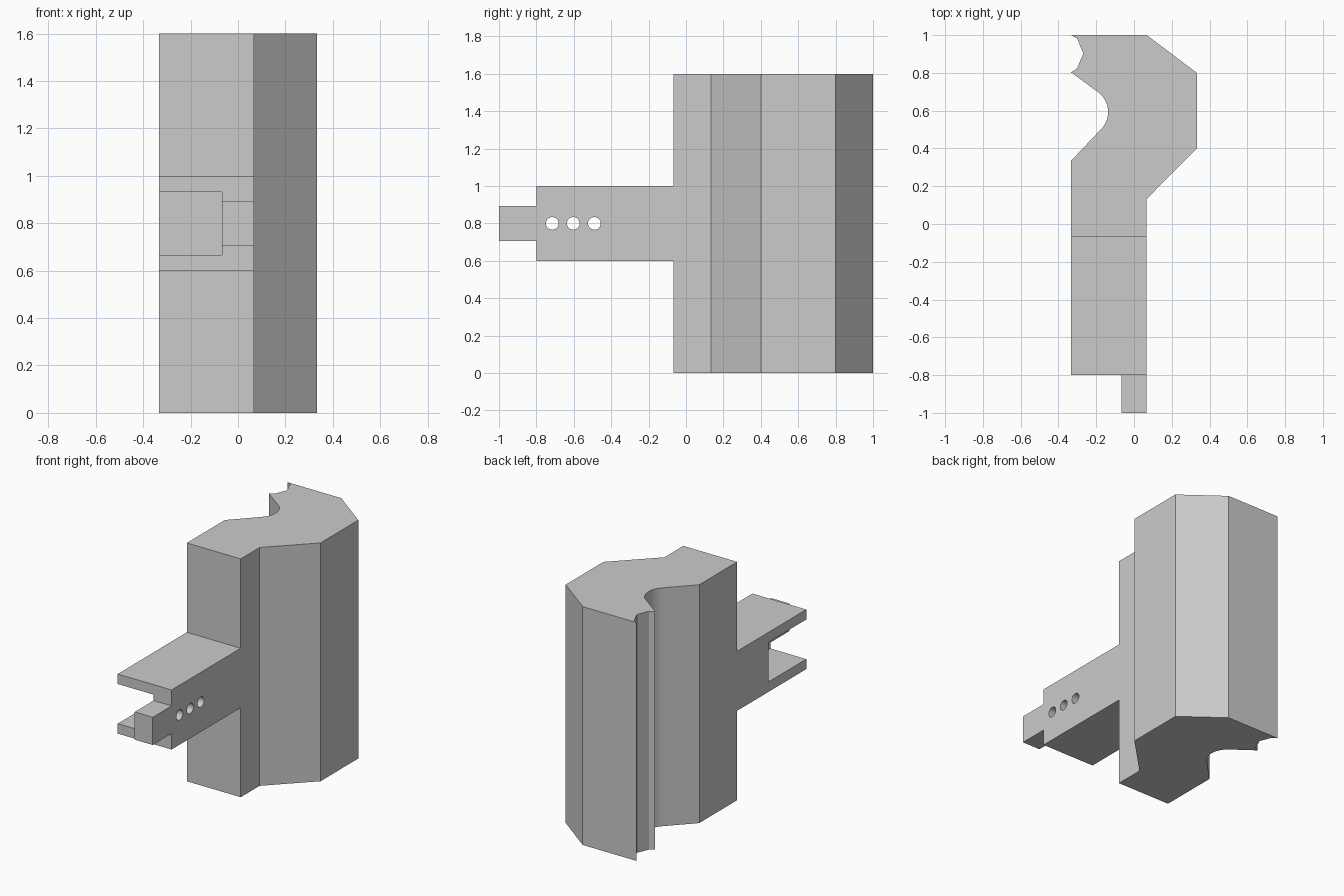
import bpy, bmesh
from math import cos, sin, pi, radians

cube = bpy.data.objects.get("Cube")
if cube:
    bpy.data.objects.remove(cube, do_unlink=True)

grey = bpy.data.materials.new("light_grey")
grey.use_nodes = True
colour = (0.6, 0.6, 0.6, 1)
grey.diffuse_color = colour
grey.node_tree.nodes["Principled BSDF"].inputs["Base Color"].default_value = colour


def prism(name, outline, vector):
    """Extrude a closed flat outline along a vector."""
    bm = bmesh.new()
    face = bm.faces.new([bm.verts.new(p) for p in outline])
    ext = bmesh.ops.extrude_face_region(bm, geom=[face])
    moved = [v for v in ext["geom"] if isinstance(v, bmesh.types.BMVert)]
    bmesh.ops.translate(bm, verts=moved, vec=vector)
    bmesh.ops.recalc_face_normals(bm, faces=bm.faces)
    mesh = bpy.data.meshes.new(name)
    bm.to_mesh(mesh)
    bm.free()
    mesh.materials.append(grey)
    obj = bpy.data.objects.new(name, mesh)
    bpy.context.collection.objects.link(obj)
    return obj


def box(name, x0, x1, y0, y1, z0, z1):
    return prism(name, [(x0, y0, z0), (x1, y0, z0), (x1, y1, z0), (x0, y1, z0)],
                 (0, 0, z1 - z0))


def combine(target, other, operation):
    """Apply a boolean and remove the second part."""
    mod = target.modifiers.new(operation, 'BOOLEAN')
    mod.operation = operation
    mod.solver = 'EXACT'
    mod.object = other
    bpy.context.view_layer.objects.active = target
    bpy.ops.object.modifier_apply(modifier=mod.name)
    bpy.data.objects.remove(other, do_unlink=True)


LEFT, WALL, FRONT = -0.333, 0.067, -0.067

# Tall body: angled outline with a rounded groove and a small faceted notch
outline = [(LEFT, FRONT), (WALL, FRONT), (WALL, 0.133), (0.333, 0.4),
           (0.333, 0.8), (WALL, 1), (LEFT, 1),
           (-0.302, 0.983), (-0.268, 0.903), (-0.302, 0.823), (LEFT, 0.803)]
for i in range(17):
    a = radians(55 - 100 * i / 16)
    outline.append((-0.267 + 0.13 * cos(a), 0.593 + 0.13 * sin(a)))
outline.append((LEFT, 0.335))
bracket = prism("clip_bracket", [(x, y, 0) for x, y in outline], (0, 0, 1.6))

# Arm with a slot open to the front and side
arm = box("arm", LEFT, WALL, -0.8, 0, 0.6, 1)
combine(arm, box("slot", -0.5, -0.067, -0.9, -0.4, 0.667, 0.933), 'DIFFERENCE')

# Row of pin holes through the arm wall
for y in (-0.715, -0.603, -0.49):
    ring = [(-0.2, y + 0.034 * cos(2 * pi * i / 24), 0.8 + 0.034 * sin(2 * pi * i / 24))
            for i in range(24)]
    combine(arm, prism("pin_hole", ring, (0.4, 0, 0)), 'DIFFERENCE')

# Tongue on the arm's end
tongue = box("tongue", -0.067, WALL, -1, -0.7667, 0.707, 0.893)
combine(arm, tongue, 'UNION')
combine(bracket, arm, 'UNION')

# Soft shading on the groove and holes only
bpy.ops.object.select_all(action='DESELECT')
bracket.select_set(True)
bpy.context.view_layer.objects.active = bracket
bpy.ops.object.shade_smooth_by_angle(angle=radians(20))
